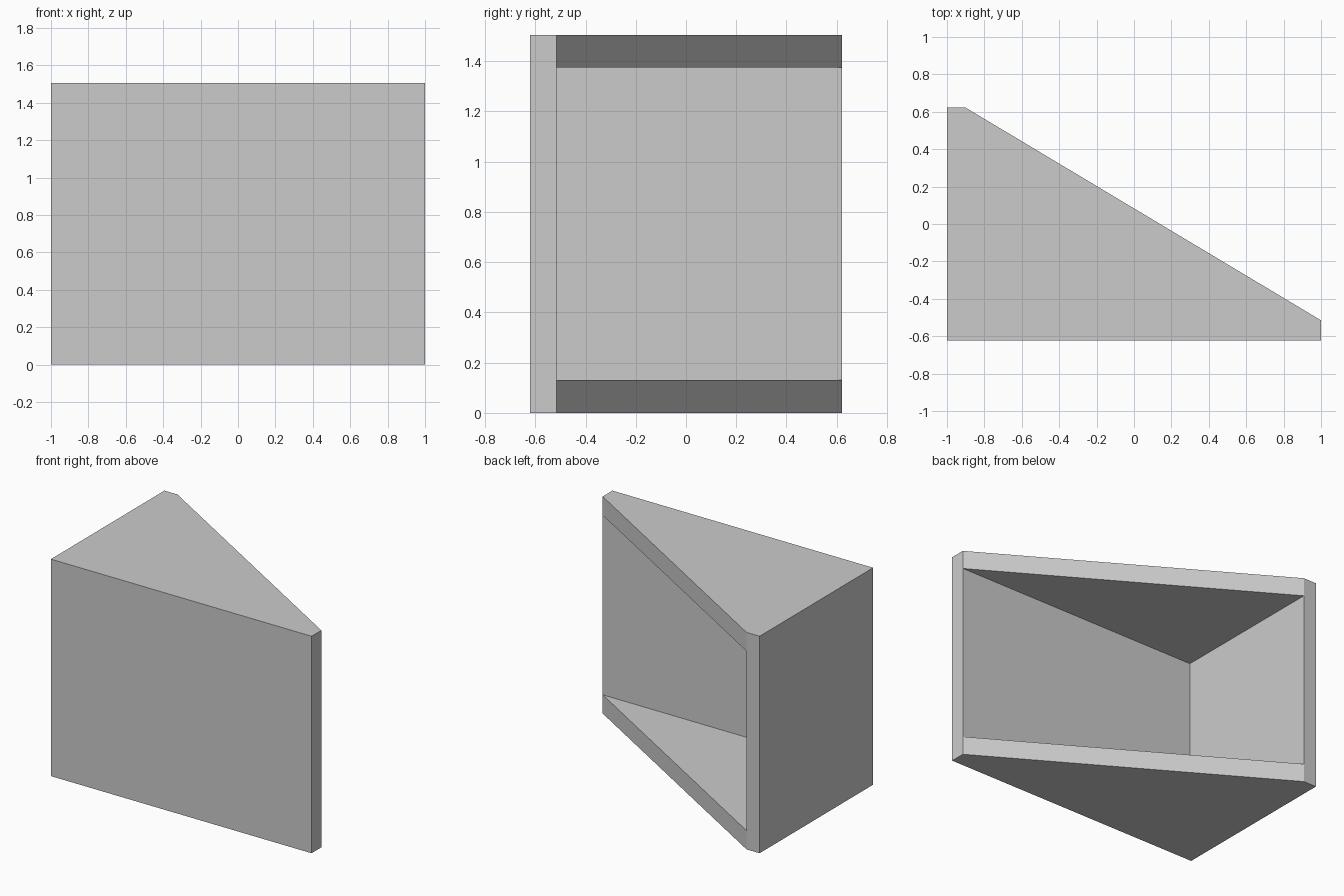
import bpy
import bmesh

cube = bpy.data.objects.get("Cube")
if cube:
    bpy.data.objects.remove(cube, do_unlink=True)

HEIGHT, BOARD = 1.505, 0.13
LEFT, RIGHT, FRONT, BACK = -1.0, 1.0, -0.622, 0.622
INNER_X, INNER_Y = -0.9, -0.515   # inside faces of the two walls

grey = bpy.data.materials.new("plain grey")
grey.use_nodes = True
colour = (0.6, 0.6, 0.6, 1)
grey.diffuse_color = colour
grey.node_tree.nodes["Principled BSDF"].inputs["Base Color"].default_value = colour

# Closed outline, with the cavity triangle sharing its long sloping side
outer = [(LEFT, FRONT), (RIGHT, FRONT), (RIGHT, INNER_Y), (INNER_X, BACK), (LEFT, BACK)]
inner = [(INNER_X, INNER_Y), (RIGHT, INNER_Y), (INNER_X, BACK)]
low, high = BOARD, HEIGHT - BOARD

bm = bmesh.new()


def ring(points, z):
    return [bm.verts.new((x, y, z)) for x, y in points]


bottom, top = ring(outer, 0), ring(outer, HEIGHT)
floor, ceiling = ring(inner, low), ring(inner, high)

# Outer caps and walls, leaving the sloping side open
bm.faces.new(bottom[::-1])
bm.faces.new(top)
for i in (0, 4):
    j = (i + 1) % 5
    bm.faces.new((bottom[i], bottom[j], top[j], top[i]))
bm.faces.new((bottom[1], bottom[2], floor[1], ceiling[1], top[2], top[1]))
bm.faces.new((bottom[3], bottom[4], top[4], top[3], ceiling[2], floor[2]))

# Edges of the two boards along the sloping side
bm.faces.new((bottom[2], bottom[3], floor[2], floor[1]))
bm.faces.new((ceiling[1], ceiling[2], top[3], top[2]))

# Cavity: floor, ceiling and inside walls
bm.faces.new(floor)
bm.faces.new(ceiling[::-1])
bm.faces.new((floor[1], floor[0], ceiling[0], ceiling[1]))
bm.faces.new((floor[0], floor[2], ceiling[2], ceiling[0]))

mesh = bpy.data.meshes.new("corner_cabinet")
bm.to_mesh(mesh)
bm.free()
mesh.materials.append(grey)
cabinet = bpy.data.objects.new("corner_cabinet", mesh)
bpy.context.collection.objects.link(cabinet)
